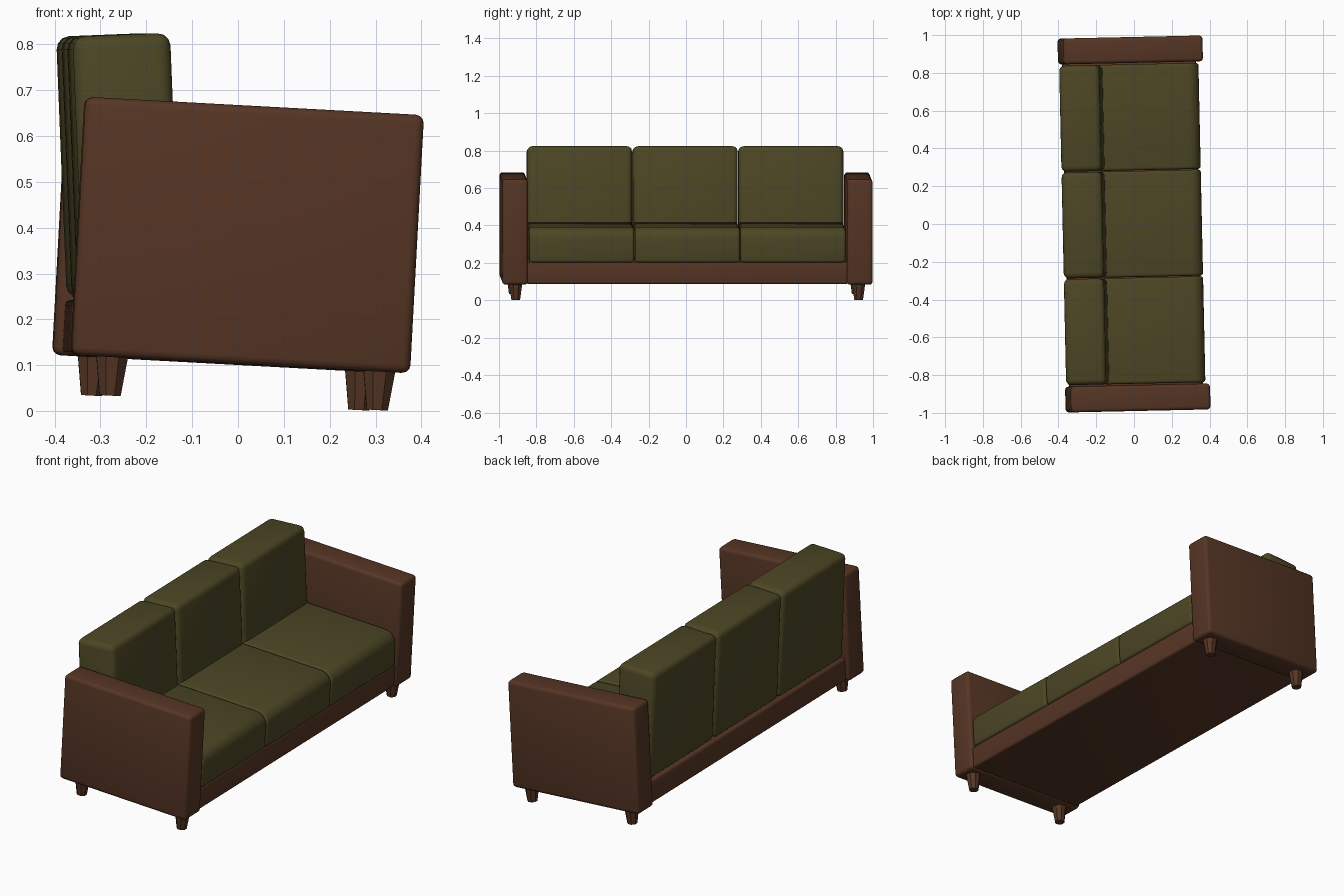
import bpy, bmesh, math
from mathutils import Matrix, Vector

if "Cube" in bpy.data.objects:
    bpy.data.objects.remove(bpy.data.objects["Cube"])

def material(name, rgb):
    m = bpy.data.materials.new(name)
    m.diffuse_color = (*rgb, 1)
    m.use_nodes = True
    m.node_tree.nodes["Principled BSDF"].inputs["Base Color"].default_value = m.diffuse_color
    return m

brown = material("brown leather", (0.092, 0.036, 0.018))
olive = material("olive fabric", (0.073, 0.062, 0.018))

# The whole sofa stands slightly turned and tipped forward
POSE = (Matrix.Translation((0, 0, 0.384)) @ Matrix.Rotation(math.radians(1.25), 4, 'Z')
        @ Matrix.Rotation(math.radians(3.1), 4, 'Y'))

def finish(bm, name, mat, local=Matrix()):
    bmesh.ops.recalc_face_normals(bm, faces=bm.faces)
    me = bpy.data.meshes.new(name)
    bm.to_mesh(me)
    bm.free()
    me.materials.append(mat)
    ob = bpy.data.objects.new(name, me)
    bpy.context.collection.objects.link(ob)
    ob.matrix_world = POSE @ local
    bpy.ops.object.select_all(action='DESELECT')
    ob.select_set(True)
    bpy.context.view_layer.objects.active = ob
    bpy.ops.object.shade_smooth_by_angle(angle=math.radians(40))
    return ob

def block(name, lo, hi, mat, radius, nose=0, local=Matrix()):
    """Rounded box; nose = larger rounding of the upper front (+x) edge."""
    lo, hi = Vector(lo), Vector(hi)
    bm = bmesh.new()
    bmesh.ops.create_cube(bm, size=1)
    for v in bm.verts:
        v.co = Vector([(lo[i] + hi[i]) / 2 + v.co[i] * (hi[i] - lo[i]) for i in range(3)])
    if nose:
        edge = [e for e in bm.edges
                if all(abs(v.co.x - hi.x) < 1e-5 and abs(v.co.z - hi.z) < 1e-5 for v in e.verts)]
        bmesh.ops.bevel(bm, geom=edge, offset=nose, segments=6, profile=0.5, affect='EDGES')
    sharp = [e for e in bm.edges if e.calc_face_angle(0) > math.radians(40)]
    bmesh.ops.bevel(bm, geom=sharp, offset=radius, segments=3, profile=0.5, affect='EDGES')
    return finish(bm, name, mat, local)

# Base frame
block("base", (-0.35, -0.86, -0.279), (0.357, 0.86, -0.16), brown, 0.012)

# Arms and tapered legs
for s, side in ((-1, "near"), (1, "far")):
    y0, y1 = sorted((s * 0.853, s * 0.99))
    block(side + "_arm", (-0.37, y0, -0.282), (0.37, y1, 0.282), brown, 0.018)
    for x, end in ((0.304, "front"), (-0.28, "back")):
        bm = bmesh.new()
        bmesh.ops.create_cone(bm, cap_ends=True, segments=8, radius1=0.025, radius2=0.038, depth=0.09,
                              matrix=Matrix.Rotation(math.pi / 8, 4, 'Z'))
        finish(bm, f"{side}_{end}_leg", brown, Matrix.Translation((x, s * 0.917, -0.321)))

# Three seat cushions and three leaning back cushions
W = 0.565
lean = Matrix.Translation((-0.348, 0, -0.158)) @ Matrix.Rotation(math.radians(-5.4), 4, 'Y')
for i in range(3):
    y0 = (i - 1.5) * W + 0.002
    y1 = y0 + W - 0.004
    block(f"seat_cushion_{i+1}", (-0.17, y0, -0.163), (0.362, y1, 0.024), olive, 0.014, nose=0.06)
    block(f"back_cushion_{i+1}", (0, y0, 0), (0.213, y1, 0.572), olive, 0.028, local=lean)
